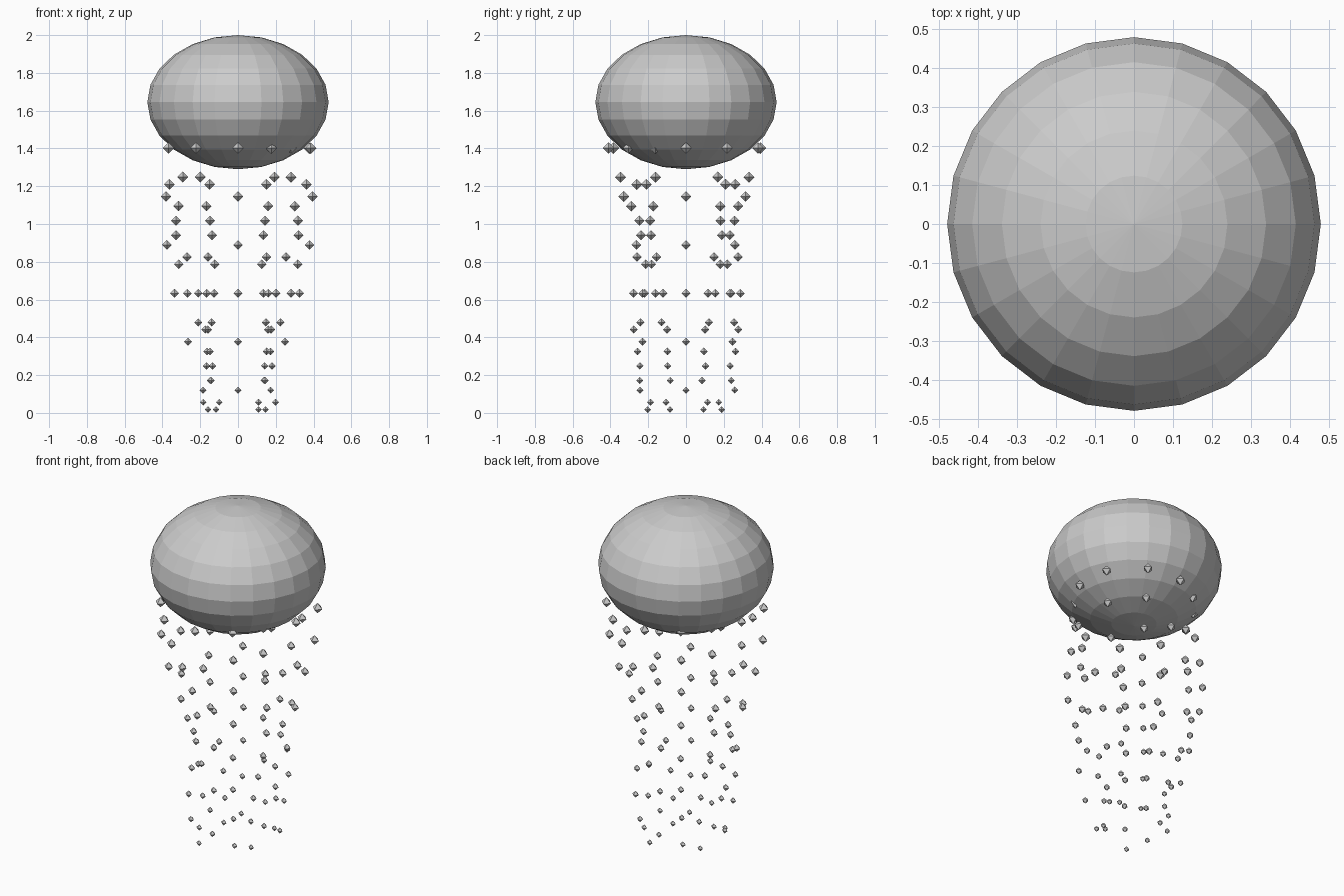
import bpy, bmesh
from math import sin, cos, pi
from mathutils import Matrix

if "Cube" in bpy.data.objects:
    bpy.data.objects.remove(bpy.data.objects["Cube"])


def add_object(name, bm):
    mesh = bpy.data.meshes.new(name)
    bm.to_mesh(mesh)
    bm.free()
    obj = bpy.data.objects.new(name, mesh)
    bpy.context.collection.objects.link(obj)
    return obj


# Bell: flattened, flat-shaded sphere
bm = bmesh.new()
bmesh.ops.create_uvsphere(
    bm, u_segments=24, v_segments=12, radius=1,
    matrix=Matrix.Translation((0, 0, 1.645)) @ Matrix.Diagonal((0.48, 0.48, 0.355, 1)))
add_object("bell", bm)

# Tentacles: twelve wavy strings of shrinking octahedral beads
for i in range(12):
    angle = i * pi / 6
    count = 6 + 2 * (i % 3)
    bm = bmesh.new()
    for k in range(count):
        t = k / count
        r = 0.385 - 0.2 * t + 0.06 * sin(0.8 * k + i)
        pos = (r * cos(angle), r * sin(angle), 1.402 - 1.538 * t)
        bmesh.ops.create_uvsphere(bm, u_segments=4, v_segments=2,
                                  radius=0.0305 - 0.0145 * t,
                                  matrix=Matrix.Translation(pos))
    add_object(f"tentacle_{i + 1}", bm)
